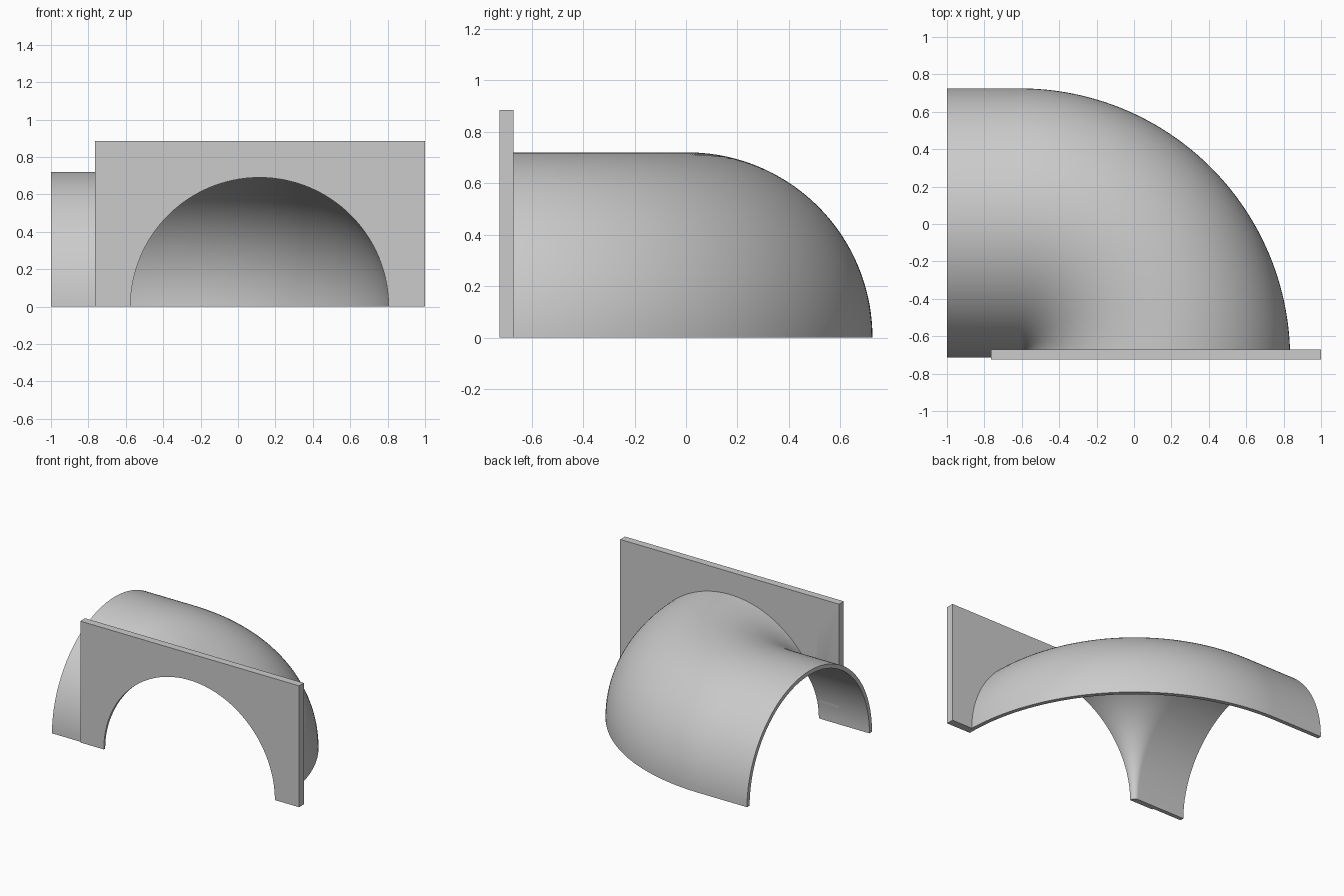
import bpy
import bmesh
from math import sin, cos, pi, radians
from mathutils import Vector

# Main dimensions
OUTER, INNER = 0.72, 0.69
BEND = 0.725                      # radius of the bend centre line
CORNER = Vector((-0.61, -0.72))   # centre of the bend
LEFT_END = -1.0
PLATE_MIN = Vector((-0.765, -0.725, 0.0))
PLATE_MAX = Vector((1.0, -0.67, 0.885))
BEND_STEPS, ARC_STEPS = 64, 72

cube = bpy.data.objects.get("Cube")
if cube:
    bpy.data.objects.remove(cube, do_unlink=True)

grey = bpy.data.materials.new("plain grey")
grey.use_nodes = True
colour = (0.6, 0.6, 0.6, 1.0)
grey.diffuse_color = colour
grey.node_tree.nodes["Principled BSDF"].inputs["Base Color"].default_value = colour


def make_object(name, bm):
    bmesh.ops.recalc_face_normals(bm, faces=bm.faces)
    mesh = bpy.data.meshes.new(name)
    bm.to_mesh(mesh)
    bm.free()
    mesh.materials.append(grey)
    obj = bpy.data.objects.new(name, mesh)
    bpy.context.collection.objects.link(obj)
    return obj


def elbow_path(overrun):
    """Stations along the elbow: centre point and the outward direction."""
    back, right = Vector((0, 1)), Vector((1, 0))
    stations = [(Vector((LEFT_END - overrun, CORNER.y + BEND)), back)]
    for i in range(BEND_STEPS + 1):
        a = pi / 2 * i / BEND_STEPS
        out = Vector((sin(a), cos(a)))
        stations.append((CORNER + out * BEND, out))
    if overrun:
        stations.append((CORNER + right * BEND - back * overrun, right))
    return stations


def sweep(name, section, overrun=0.0):
    """Sweep a closed (outward, up) section along the elbow and cap the ends."""
    bm = bmesh.new()
    rings = [[bm.verts.new((c.x + o.x * u, c.y + o.y * u, v)) for u, v in section]
             for c, o in elbow_path(overrun)]
    n = len(section)
    for a, b in zip(rings, rings[1:]):
        for j in range(n):
            k = (j + 1) % n
            bm.faces.new((a[j], a[k], b[k], b[j]))
    bm.faces.new(rings[0])
    bm.faces.new(rings[-1])
    return make_object(name, bm)


def arc(radius, sweep_angle, count):
    return [(radius * cos(sweep_angle * i / count), radius * sin(sweep_angle * i / count))
            for i in range(count + 1)]


def cut(target, cutter):
    cutter.hide_render = True
    cutter.hide_set(True)
    mod = target.modifiers.new("cut " + cutter.name, 'BOOLEAN')
    mod.operation = 'DIFFERENCE'
    mod.solver = 'EXACT'
    mod.object = cutter
    bpy.context.view_layer.objects.active = target
    bpy.ops.object.modifier_apply(modifier=mod.name)
    bpy.data.objects.remove(cutter, do_unlink=True)


# Half pipe elbow with an open underside
half_pipe = sweep("half_pipe_elbow",
                  arc(OUTER, pi, ARC_STEPS) + arc(INNER, pi, ARC_STEPS)[::-1])

# Mounting plate
bm = bmesh.new()
bmesh.ops.create_cube(bm, size=1.0)
bmesh.ops.scale(bm, vec=PLATE_MAX - PLATE_MIN, verts=bm.verts)
bmesh.ops.translate(bm, vec=(PLATE_MIN + PLATE_MAX) / 2, verts=bm.verts)
plate = make_object("mounting_plate", bm)

# Clear the pipe bore through the plate
cut(plate, sweep("bore_cutter", arc(INNER, 2 * pi, 2 * ARC_STEPS)[:-1], overrun=0.2))

# Two screw holes
for side in (-1, 1):
    bm = bmesh.new()
    bmesh.ops.create_cone(bm, cap_ends=True, segments=32, radius1=0.033,
                          radius2=0.033, depth=0.3)
    for v in bm.verts:
        x, y, z = v.co
        v.co = (CORNER.x + BEND * (1 + side) + x, PLATE_MIN.y + z, BEND + 0.003 + y)
    cut(plate, make_object("screw_hole_cutter", bm))

# Smooth curved walls, crisp edges
bpy.ops.object.select_all(action='DESELECT')
for obj in (half_pipe, plate):
    obj.select_set(True)
bpy.context.view_layer.objects.active = half_pipe
bpy.ops.object.shade_smooth_by_angle(angle=radians(30))
